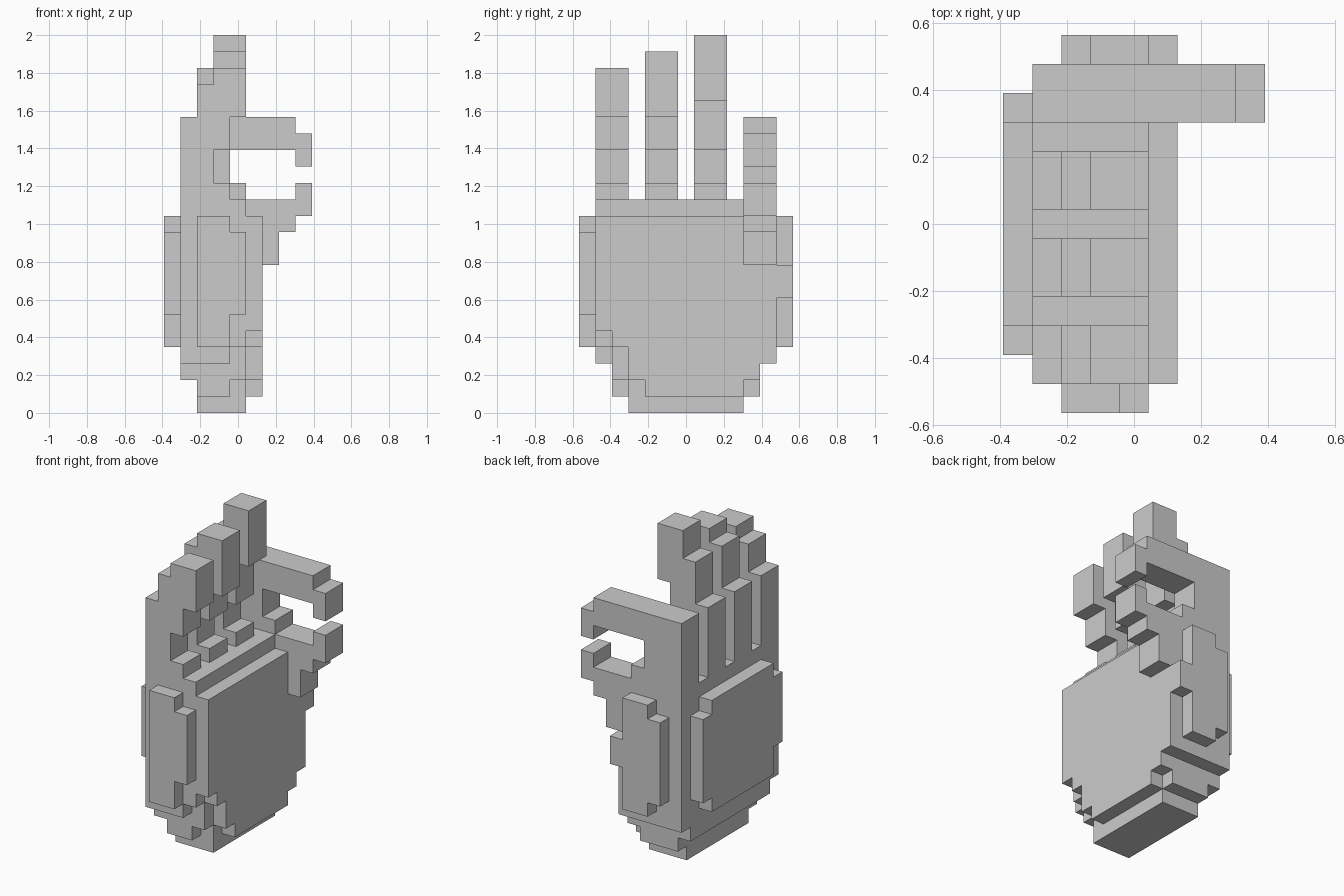
import bpy, bmesh, math
from mathutils import Vector

if "Cube" in bpy.data.objects:
    bpy.data.objects.remove(bpy.data.objects["Cube"])

U = 2 / 23                           # one block of the 9 x 13 x 23 grid
ORIGIN = Vector((-4.5 * U, -6.5 * U, 0))
owner = {}                           # filled block -> part name


def box(name, xs, ys, zs):
    """Fill a block range, given as (start, end) on each axis."""
    for x in range(*xs):
        for y in range(*ys):
            for z in range(*zs):
                owner.setdefault((x, y, z), name)


def plate(name, x, bottoms, top):
    """One-block-thick upright plate with a stepped lower edge, from y = 1."""
    for y, bottom in enumerate(bottoms, start=1):
        box(name, (x, x + 1), (y, y + 1), (bottom, top))


# Palm: four layers, narrowing to the wrist; outer layers are cut higher
wrist = [3, 1] + [0] * 7 + [1, 3]
plate("palm", 1, [max(b, 2) for b in wrist], 13)
plate("palm", 2, wrist, 13)
plate("palm", 3, wrist, 13)
plate("palm", 4, [b + 1 for b in wrist[:2]] + wrist[2:], 13)

# Raised pads on the palm face, the back and both sides
plate("palm_pad", 5, [5, 4, 2] + [1] * 6 + [2, 3], 12)
box("back_pad", (0, 1), (3, 10), (4, 12))
box("back_pad", (0, 1), (2, 3), (6, 11))
box("back_pad", (0, 1), (10, 11), (5, 11))
box("outer_side_pad", (2, 4), (0, 1), (4, 12))
box("outer_side_pad", (4, 5), (0, 1), (6, 11))
for x, low, high in ((2, 5, 11), (3, 4, 12), (4, 4, 12), (5, 7, 9)):
    box("thumb_side_pad", (x, x + 1), (12, 13), (low, high))

# Three raised fingers: each one block taller, leaning over the palm at the tip
for i, name in enumerate(("little_finger", "ring_finger", "middle_finger")):
    ys = (1 + 3 * i, 3 + 3 * i)
    lean = 18 + i // 2
    tip = min(20 + i, 21)
    box(name, (1, 3), ys, (13, 18))
    box(name, (3, 4), ys, (13, 14))
    box(name, (3, 4), ys, (16, lean))
    box(name, (2, 3), ys, (18, tip))
    box(name, (3, 5), ys, (lean, 21 + i))

# Bent index finger and thumb, almost touching
pinch = (10, 12)
box("index_finger", (1, 4), pinch, (13, 18))
box("index_finger", (4, 5), pinch, (13, 14))
box("index_finger", (4, 8), pinch, (16, 18))
box("index_finger", (8, 9), pinch, (15, 17))
box("thumb", (5, 7), pinch, (9, 13))
box("thumb", (7, 8), pinch, (11, 13))
box("thumb", (8, 9), pinch, (12, 14))


def build(name):
    """Skin the exposed block faces of one part and merge flat areas."""
    bm = bmesh.new()
    for cell in [c for c, part in owner.items() if part == name]:
        for axis in range(3):
            for side in (0, 1):
                near = list(cell)
                near[axis] += 2 * side - 1
                if tuple(near) in owner:
                    continue
                corners = []
                for a, b in ((0, 0), (1, 0), (1, 1), (0, 1)):
                    c = Vector(cell)
                    c[axis] += side
                    c[(axis + 1) % 3] += a
                    c[(axis + 2) % 3] += b
                    corners.append(bm.verts.new(ORIGIN + c * U))
                bm.faces.new(corners if side else corners[::-1])
    bmesh.ops.remove_doubles(bm, verts=bm.verts, dist=1e-4)
    bmesh.ops.dissolve_limit(bm, angle_limit=math.radians(1),
                             verts=bm.verts, edges=bm.edges)
    mesh = bpy.data.meshes.new(name)
    bm.to_mesh(mesh)
    bm.free()
    bpy.context.collection.objects.link(bpy.data.objects.new(name, mesh))


for part_name in dict.fromkeys(owner.values()):
    build(part_name)
